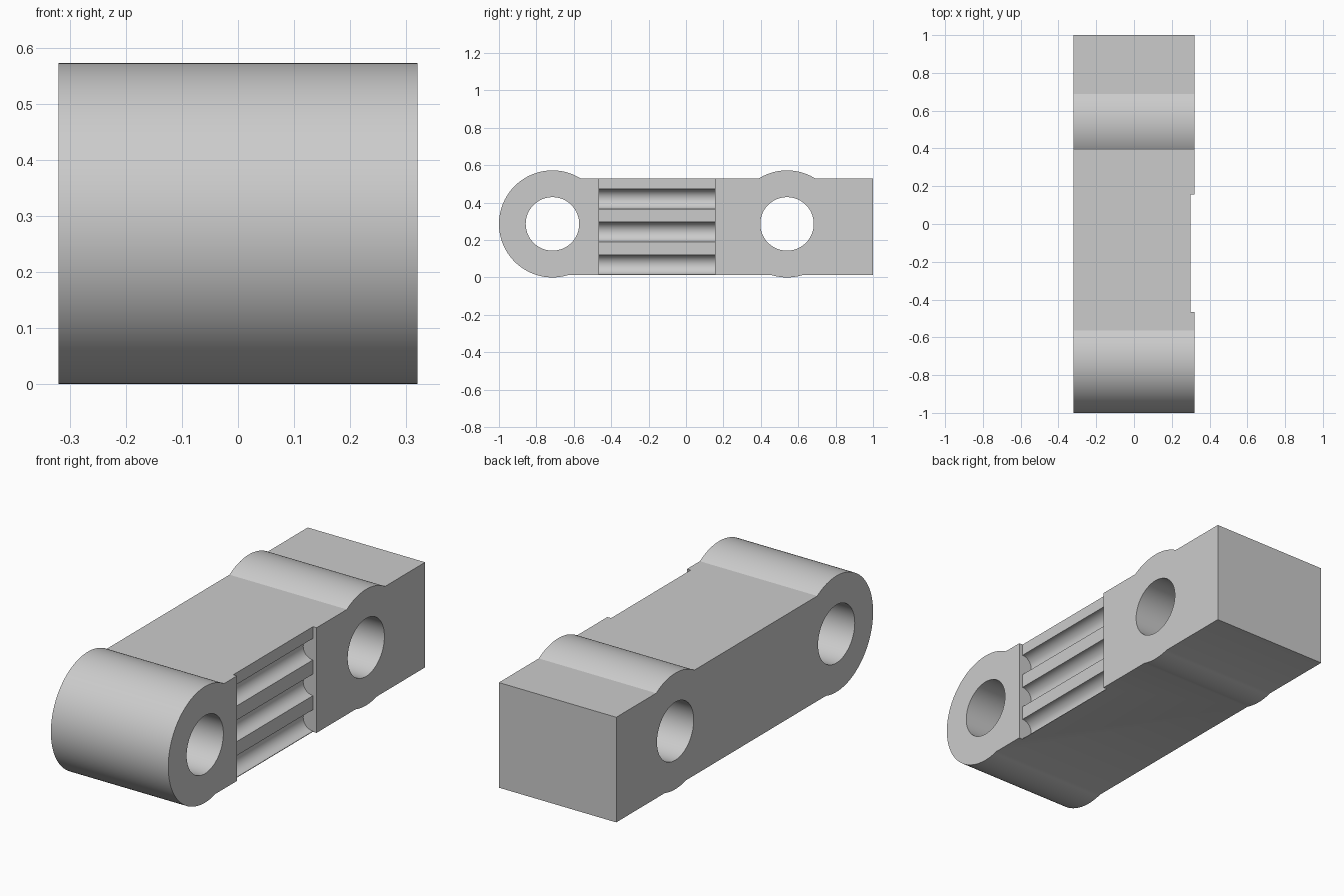
import bpy, bmesh
from math import cos, sin, tau, asin, sqrt, pi
from mathutils import Matrix

cube = bpy.data.objects.get("Cube")
if cube:
    bpy.data.objects.remove(cube, do_unlink=True)

HALF = 0.32                    # half width along x
R, HOLE = 0.286, 0.143         # boss and bore radii
FRONT, REAR, BACK = -0.714, 0.54, 1.0
LOW, HIGH = 0.012, 0.53        # underside and top of the bar
UP, DOWN = asin((HIGH - R) / R), asin((R - LOW) / R)

metal = bpy.data.materials.new("plain grey")
metal.use_nodes = True
grey = (0.6, 0.6, 0.6, 1)
metal.diffuse_color = grey
metal.node_tree.nodes["Principled BSDF"].inputs["Base Color"].default_value = grey


def arc(cy, start, end, n):
    return [(cy + R * cos(start + (end - start) * i / n),
             R + R * sin(start + (end - start) * i / n)) for i in range(n + 1)]


def make_object(name, bm):
    bmesh.ops.recalc_face_normals(bm, faces=bm.faces)
    mesh = bpy.data.meshes.new(name)
    bm.to_mesh(mesh)
    bm.free()
    mesh.materials.append(metal)
    obj = bpy.data.objects.new(name, mesh)
    bpy.context.collection.objects.link(obj)
    return obj


def cut(target, bm):
    cutter = make_object("cutter", bm)
    cutter.hide_render = True
    mod = target.modifiers.new("cut", "BOOLEAN")
    mod.operation, mod.solver, mod.object = "DIFFERENCE", "EXACT", cutter
    bpy.ops.object.modifier_apply(modifier=mod.name)
    bpy.data.objects.remove(cutter, do_unlink=True)


def cylinder(radius, depth, matrix, sides):
    bm = bmesh.new()
    bmesh.ops.create_cone(bm, cap_ends=True, segments=sides, radius1=radius,
                          radius2=radius, depth=depth, matrix=matrix)
    return bm


# Link bar: side outline with two bosses, extruded across the width
outline = (arc(FRONT, UP, tau - DOWN, 72) + arc(REAR, -pi + DOWN, -DOWN, 12)
           + [(BACK, LOW), (BACK, HIGH)] + arc(REAR, UP, pi - UP, 24))
bm = bmesh.new()
face = bm.faces.new([bm.verts.new((-HALF, y, z)) for y, z in outline])
ext = bmesh.ops.extrude_face_region(bm, geom=[face])
bmesh.ops.translate(bm, vec=(2 * HALF, 0, 0),
                    verts=[v for v in ext["geom"] if isinstance(v, bmesh.types.BMVert)])
body = make_object("link_bar", bm)
bpy.context.view_layer.objects.active = body
body.select_set(True)

# Pin bores through both bosses
for y in (FRONT, REAR):
    cut(body, cylinder(HOLE, 1, Matrix.Translation((0, y, R)) @ Matrix.Rotation(pi / 2, 4, "Y"), 64))

# Shallow recess on the left flank
Y0, Y1, FLOOR = -0.465, 0.155, 0.30
mid, length = (Y0 + Y1) / 2, Y1 - Y0
bm = bmesh.new()
bmesh.ops.create_cube(bm, size=1, matrix=Matrix.Translation((FLOOR + 0.1, mid, R))
                      @ Matrix.Diagonal((0.2, length, 1, 1)))
cut(body, bm)

# Three round grip grooves in the recess floor
for z in (0.419, 0.243, 0.068):
    cut(body, cylinder(0.053, length, Matrix.Translation((FLOOR, mid, z))
                       @ Matrix.Rotation(pi / 2, 4, "X"), 40))

bpy.ops.object.shade_smooth_by_angle(angle=0.27)
